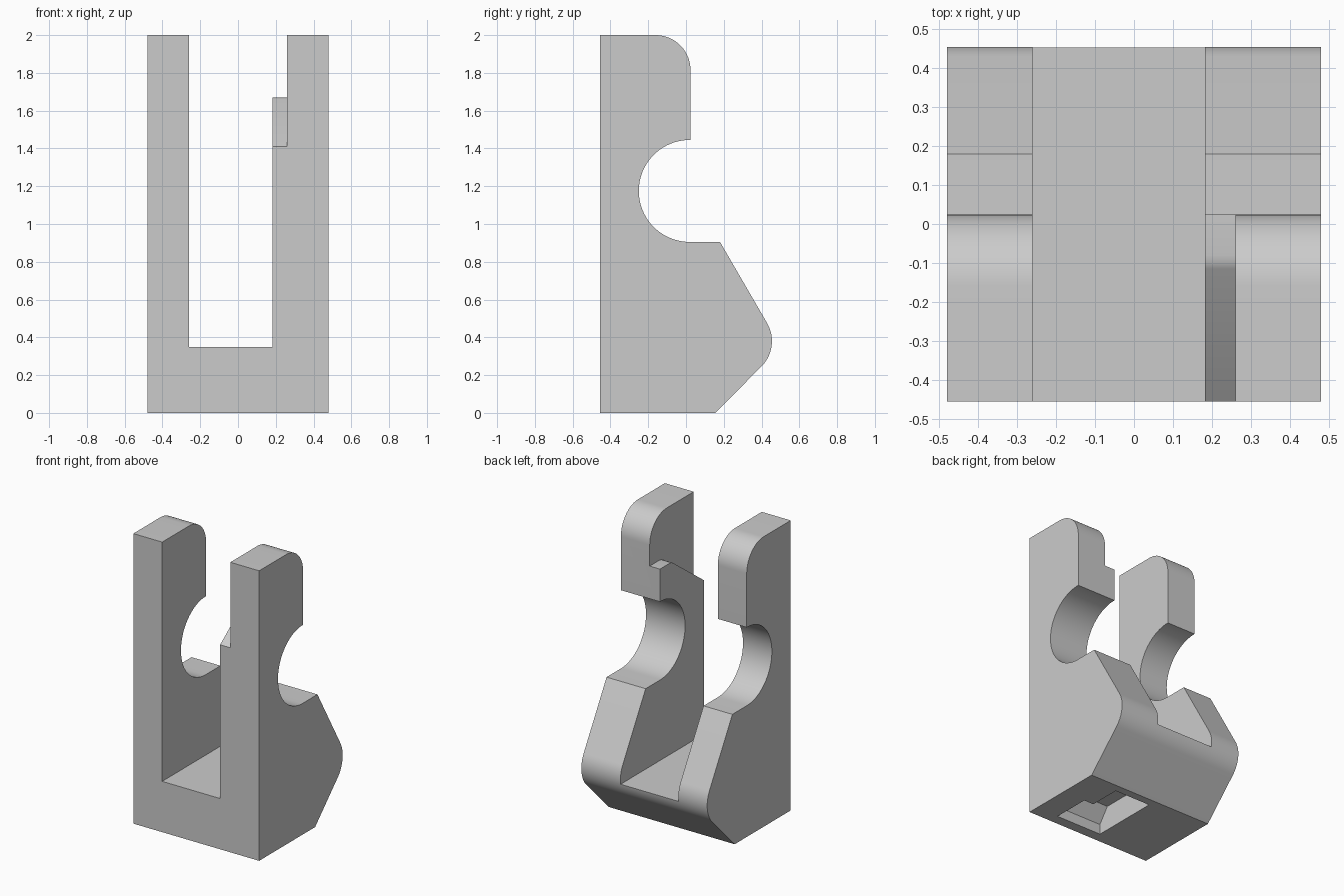
import bpy, bmesh, math

if "Cube" in bpy.data.objects:
    bpy.data.objects.remove(bpy.data.objects["Cube"], do_unlink=True)

grey = bpy.data.materials.new("plain_grey")
grey.use_nodes = True
colour = (0.6, 0.6, 0.6, 1)
grey.diffuse_color = colour
grey.node_tree.nodes["Principled BSDF"].inputs["Base Color"].default_value = colour


def arc(cy, cz, r, start, end, steps):
    """Points on an arc in the side plane, angles in degrees."""
    angles = [math.radians(start + (end - start) * i / steps) for i in range(steps + 1)]
    return [(cy + r * math.cos(a), cz + r * math.sin(a)) for a in angles]


def side_prism(name, outline, x0, x1):
    """Extrude a (y, z) outline from x0 to x1."""
    bm = bmesh.new()
    face = bm.faces.new([bm.verts.new((x0, y, z)) for y, z in outline])
    ext = bmesh.ops.extrude_face_region(bm, geom=[face])
    moved = [g for g in ext["geom"] if isinstance(g, bmesh.types.BMVert)]
    bmesh.ops.translate(bm, verts=moved, vec=(x1 - x0, 0, 0))
    bmesh.ops.recalc_face_normals(bm, faces=bm.faces)
    mesh = bpy.data.meshes.new(name)
    bm.to_mesh(mesh)
    bm.free()
    mesh.materials.append(grey)
    obj = bpy.data.objects.new(name, mesh)
    bpy.context.collection.objects.link(obj)
    return obj


def cut(body, name, outline, x0, x1):
    """Subtract a prism from the body and discard the cutter."""
    cutter = side_prism(name, outline, x0, x1)
    cutter.hide_render = True
    mod = body.modifiers.new(name, "BOOLEAN")
    mod.operation = "DIFFERENCE"
    mod.solver = "EXACT"
    mod.object = cutter
    bpy.context.view_layer.objects.active = body
    bpy.ops.object.modifier_apply(modifier=mod.name)
    bpy.data.objects.remove(cutter, do_unlink=True)


FRONT = -0.455

# Side profile: rounded back bulge, round notch, rounded arm tip
profile = [(FRONT, 0), (0.155, 0)]
profile += arc(0.265, 0.38, 0.19, -45, 30.5, 16)
profile += [(0.18, 0.905)]
profile += arc(0.02, 1.175, 0.27, 270, 90, 40)
profile += [(0.024, 1.445)]
profile += arc(-0.161, 1.815, 0.185, 0, 90, 20)
profile += [(FRONT, 2)]
bracket = side_prism("bracket", profile, -0.48, 0.48)

# Channel between the two arms
cut(bracket, "channel", [(-1, 0.35), (1, 0.35), (1, 2.5), (-1, 2.5)], -0.26, 0.182)

# Ramp that ends the inner rib on the left arm
ramp = [(-0.592, 1.31), (-0.115, 1.66), (-0.1, 1.667), (-0.08, 1.67),
        (0.5, 1.67), (0.5, 2.5), (-0.592, 2.5)]
cut(bracket, "rib_ramp", ramp, 0.1, 0.26)

# Stepped pocket under the base, with a sloped front wall
wide = [(-0.383, -0.1), (-0.383, 0.07), (-0.31, 0.17), (-0.12, 0.17), (-0.12, -0.1)]
cut(bracket, "pocket_wide", wide, -0.04, 0.31)
narrow = [(-0.2, -0.1), (-0.2, 0.17), (0.1, 0.17), (0.1, -0.1)]
cut(bracket, "pocket_narrow", narrow, -0.04, 0.235)

# Smooth the curved walls, keep edges sharp
bpy.ops.object.select_all(action="DESELECT")
bracket.select_set(True)
bpy.context.view_layer.objects.active = bracket
bpy.ops.object.shade_smooth_by_angle(angle=math.radians(25))
